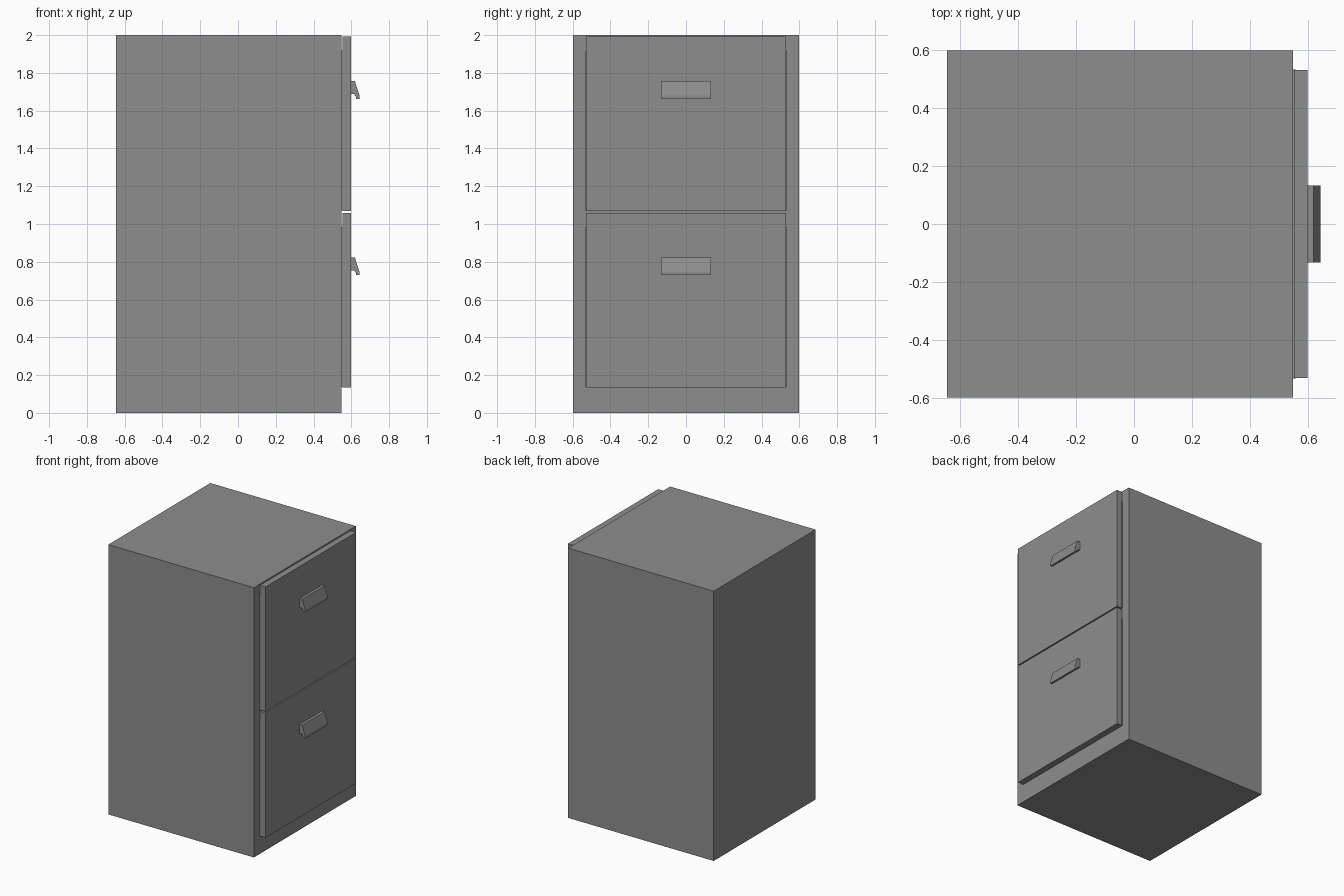
import bpy, bmesh

if "Cube" in bpy.data.objects:
    bpy.data.objects.remove(bpy.data.objects["Cube"])

# Dark grey paint shared by all parts
paint = bpy.data.materials.new("dark_grey")
paint.diffuse_color = (0.27, 0.27, 0.27, 1)
paint.use_nodes = True
paint.node_tree.nodes["Principled BSDF"].inputs["Base Color"].default_value = paint.diffuse_color


def box(name, lo, hi):
    """Axis-aligned box between two corners."""
    bm = bmesh.new()
    bmesh.ops.create_cube(bm, size=1)
    for v in bm.verts:
        v.co = [(a + b) / 2 + c * (b - a) for a, b, c in zip(lo, hi, v.co)]
    return finish(name, bm)


def extrude_y(name, profile, half, z_off):
    """Prism from an x-z profile, centred on y = 0."""
    bm = bmesh.new()
    face = bm.faces.new([bm.verts.new((x, -half, z + z_off)) for x, z in profile])
    out = bmesh.ops.extrude_face_region(bm, geom=[face])["geom"]
    verts = [g for g in out if isinstance(g, bmesh.types.BMVert)]
    bmesh.ops.translate(bm, verts=verts, vec=(0, 2 * half, 0))
    return finish(name, bm)


def finish(name, bm):
    bmesh.ops.recalc_face_normals(bm, faces=bm.faces[:])
    mesh = bpy.data.meshes.new(name)
    bm.to_mesh(mesh)
    bm.free()
    mesh.materials.append(paint)
    obj = bpy.data.objects.new(name, mesh)
    bpy.context.collection.objects.link(obj)
    return obj


# Cabinet body
box("cabinet_body", (-0.645, -0.597, 0), (0.548, 0.597, 2.0))

# Hooked pull profile (x, z), relative to the drawer bottom
pull = [(0.596, 0.688), (0.619, 0.688), (0.643, 0.613), (0.643, 0.595),
        (0.626, 0.595), (0.626, 0.602), (0.615, 0.62), (0.596, 0.62)]

# Two drawers: front panel, tray reaching into the body, pull
for label, z in (("lower", 0.134), ("upper", 1.068)):
    box(label + "_drawer_front", (0.552, -0.53, z), (0.598, 0.53, z + 0.925))
    box(label + "_drawer_tray", (0.48, -0.532, z + 0.003), (0.556, 0.532, z + 0.85))
    extrude_y(label + "_drawer_handle", pull, 0.132, z)
